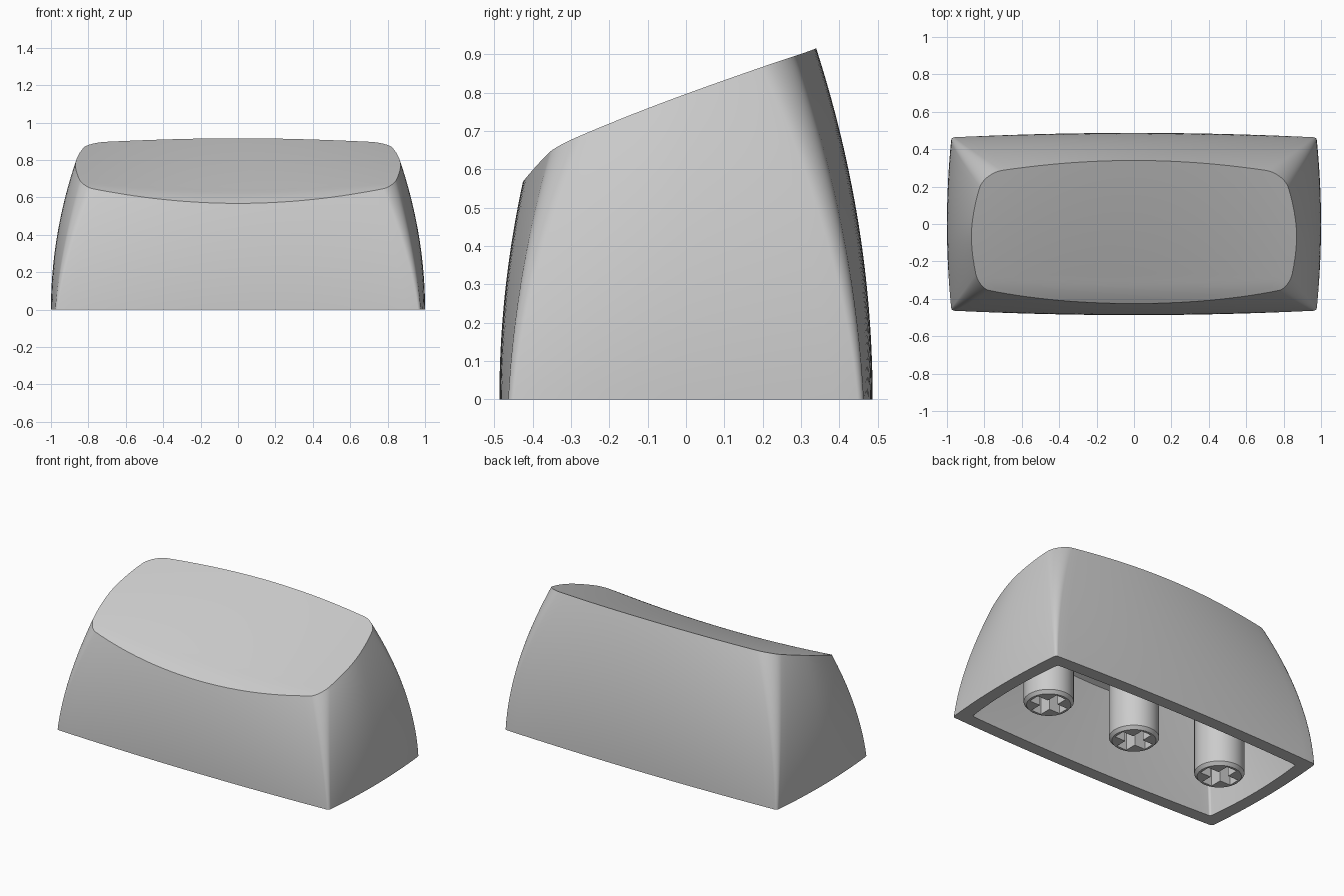
import bpy, bmesh, math

if "Cube" in bpy.data.objects:
    bpy.data.objects.remove(bpy.data.objects["Cube"])

WALL, ROOF = 0.08, 0.085


def dish(x, y):
    """Height of the sloping, slightly scooped top face."""
    z = 0.797 + 0.37 * y - 0.06 * y * y
    g = min(1.0, max(0.0, (0.34 - y) / 0.64))
    z -= 0.042 * g * max(0.0, 1 - (x / 0.87) ** 2)
    return z - 1.2 * max(0.0, -0.3 - y) ** 2      # rolled front lip


# Outline pattern: core position (u, v) and corner normal (nx, ny)
def outline_pattern(corner=10, nx=28, ny=14):
    pattern = []
    signs = [(1, 1), (-1, 1), (-1, -1), (1, -1)]
    for q, (u, v) in enumerate(signs):
        for i in range(corner + 1):
            a = math.pi / 2 * (q + i / corner)
            pattern.append((u, v, math.cos(a), math.sin(a)))
        u2, v2 = signs[(q + 1) % 4]
        n = nx if q % 2 == 0 else ny
        a = math.pi / 2 * (q + 1)
        for i in range(1, n):
            t = i / n
            pattern.append((u + (u2 - u) * t, v + (v2 - v) * t, math.cos(a), math.sin(a)))
    return pattern


PATTERN = outline_pattern()


def wall_point(p, z, inset):
    """Point of the bulged, rounded rectangle at height z."""
    u, v, nx, ny = p
    back = 0.487 - 0.147 * (z / 0.915) ** 2
    front = 0.487 - 0.062 * (z / 0.57) ** 2
    hx = 1.0 - 0.142 * (z / 0.82) ** 2 - inset
    hy, cy = (back + front) / 2 - inset, (back - front) / 2
    t = z / 0.88
    bulge_x, bulge_y = 0.024 + 0.012 * t, 0.024 + 0.05 * t
    r = max(0.012, 0.015 + 0.07 * t ** 1.3 - inset * 0.3)
    a, b = hx - bulge_x, hy - bulge_y
    x = u * (a - r) + nx * r
    y = v * (b - r) + ny * r
    x2 = x * (1 + bulge_x / a * (1 - (y / b) ** 2))
    y2 = y * (1 + bulge_y / b * (1 - (x / a) ** 2))
    if y < 0:                                      # sides pull in towards the front
        x2 *= 1 - 0.07 * t * (y / b) ** 2
    return x2, y2 + cy


def wall_rings(inset, drop, rows=28):
    """Rings from the base up to where the wall meets the top surface."""
    tops = []
    for p in PATTERN:
        z = 0.7
        for _ in range(40):
            z = 0.5 * z + 0.5 * (dish(*wall_point(p, z, inset)) - drop)
        tops.append(z)
    return [[(*wall_point(p, zt * k / rows, inset), zt * k / rows)
             for p, zt in zip(PATTERN, tops)] for k in range(rows + 1)]


def top_rings(rim, drop, rows=16):
    """Rings shrinking from the rim towards the centre."""
    rings = []
    for k in range(1, rows):
        s = 1 - k / rows
        ring = []
        for x, y, _ in rim:
            x, y = x * s, -0.04 + (y + 0.04) * s
            ring.append((x, y, dish(x, y) - drop))
        rings.append(ring)
    return rings


def finish(bm, name, angle):
    bmesh.ops.recalc_face_normals(bm, faces=bm.faces)
    me = bpy.data.meshes.new(name)
    bm.to_mesh(me)
    bm.free()
    ob = bpy.data.objects.new(name, me)
    bpy.context.collection.objects.link(ob)
    bpy.ops.object.select_all(action='DESELECT')
    bpy.context.view_layer.objects.active = ob
    ob.select_set(True)
    if angle:
        bpy.ops.object.shade_smooth_by_angle(angle=math.radians(angle))
    return ob


def skin(bm, rings):
    """Join closed rings with quads and return their vertices."""
    vr = [[bm.verts.new(c) for c in ring] for ring in rings]
    n = len(rings[0])
    for a, b in zip(vr, vr[1:]):
        for i in range(n):
            j = (i + 1) % n
            bm.faces.new((a[i], a[j], b[j], b[i]))
    return vr


# Hollow cap shell
outer = wall_rings(0, 0)
inner = wall_rings(WALL, ROOF)
rings = (top_rings(outer[-1], 0)[::-1] + outer[::-1]
         + inner + top_rings(inner[-1], ROOF))
bm = bmesh.new()
vr = skin(bm, rings)
for ring, drop in ((vr[0], 0), (vr[-1], ROOF)):
    c = bm.verts.new((0, -0.04, dish(0, -0.04) - drop))
    for i in range(len(ring)):
        bm.faces.new((ring[i], ring[(i + 1) % len(ring)], c))
finish(bm, "cap_shell", 35)


# Mounting stems with cross-shaped sockets
def stem(x0, name):
    bm = bmesh.new()
    n = 48
    circle = [(math.cos(2 * math.pi * i / n), math.sin(2 * math.pi * i / n)) for i in range(n)]
    rings = [[(x0 + r * c, r * s, z) for c, s in circle]
             for r, z in ((0.128, 0.0), (0.145, 0.02))]
    rings.append([(x0 + 0.145 * c, 0.145 * s, dish(x0 + 0.145 * c, 0.145 * s) - 0.06)
                  for c, s in circle])
    vr = skin(bm, rings)
    bm.faces.new(vr[0])
    bm.faces.new(vr[-1])
    ob = finish(bm, name, 30)

    # Cross cutter
    l, w = 0.112, 0.036
    cross = [(l, -w), (l, w), (w, w), (w, l), (-w, l), (-w, w),
             (-l, w), (-l, -w), (-w, -w), (-w, -l), (w, -l), (w, -w)]
    cb = bmesh.new()
    cv = skin(cb, [[(x0 + x, y, z) for x, y in cross] for z in (-0.05, 0.24)])
    cb.faces.new(cv[0])
    cb.faces.new(cv[1])
    cutter = finish(cb, "socket_cutter", 0)
    cutter.hide_render = True

    bpy.context.view_layer.objects.active = ob
    mod = ob.modifiers.new("socket", 'BOOLEAN')
    mod.operation, mod.solver, mod.object = 'DIFFERENCE', 'EXACT', cutter
    bpy.ops.object.modifier_apply(modifier=mod.name)
    bpy.data.objects.remove(cutter)
    bpy.ops.object.select_all(action='DESELECT')
    ob.select_set(True)
    bpy.ops.object.shade_smooth_by_angle(angle=math.radians(30))


for x, name in ((-0.643, "left_stem"), (0, "middle_stem"), (0.643, "right_stem")):
    stem(x, name)
